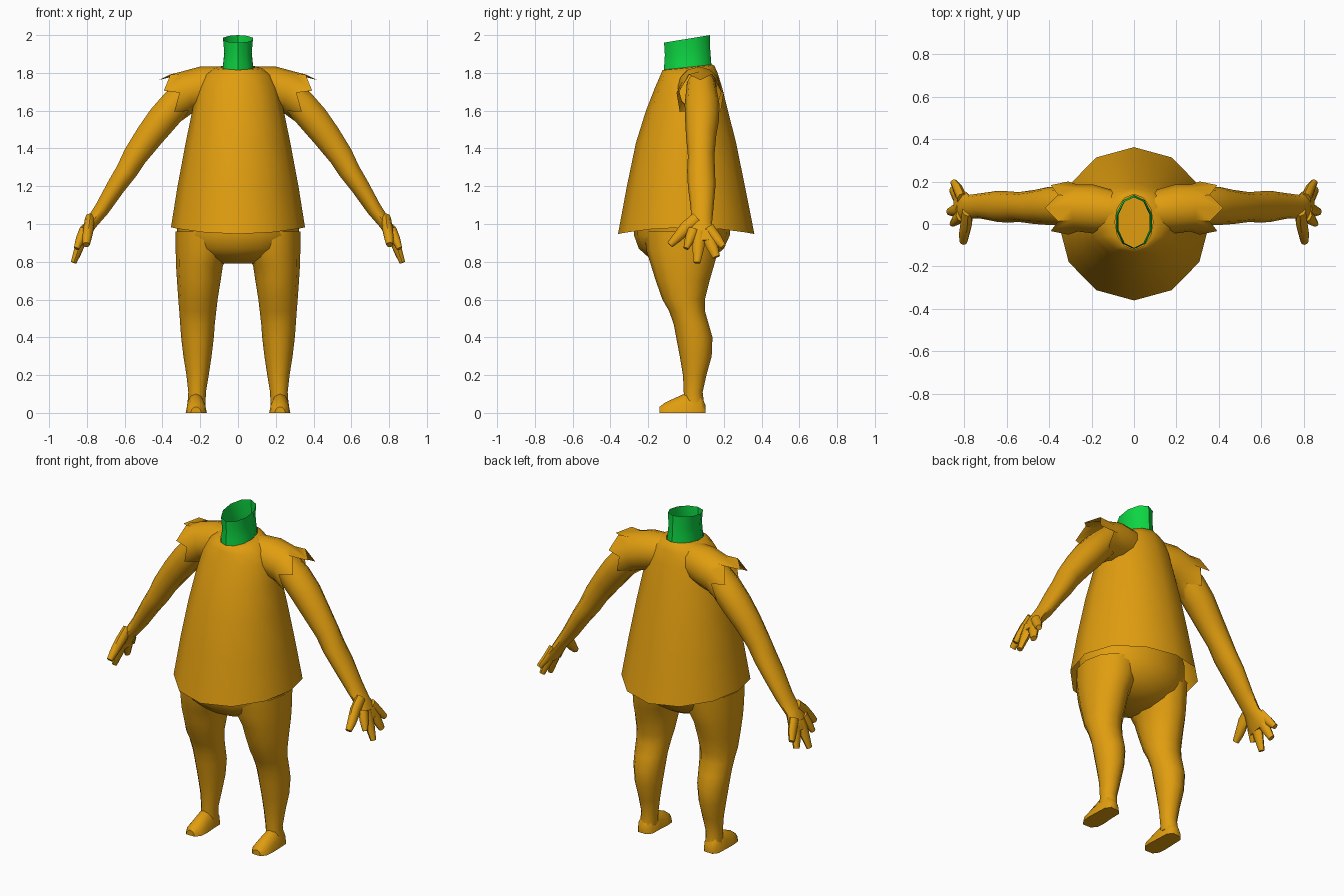
import bpy, bmesh, math
from mathutils import Vector as V


def material(name, rgb):
    m = bpy.data.materials.new(name)
    m.diffuse_color = (*rgb, 1)
    return m


ORANGE = material("orange", (0.75, 0.34, 0.005))
GREEN = material("green", (0.004, 0.665, 0.055))


def loft(name, rings, n=12, mat=ORANGE, caps=True, mirror=False, edit=None):
    """Skin rings of (centre, half axis u, half axis v); edit(ring, index, point) adjusts points."""
    bm = bmesh.new()
    loops = []
    for r, (c, u, v) in enumerate(rings):
        loop = []
        for i in range(n):
            a = 2 * math.pi * i / n
            p = V(c) + V(u) * math.cos(a) + V(v) * math.sin(a)
            loop.append(bm.verts.new(edit(r, i, p) if edit else p))
        loops.append(loop)
    for a, b in zip(loops, loops[1:]):
        for i in range(n):
            j = (i + 1) % n
            bm.faces.new((a[i], a[j], b[j], b[i]))
    if caps:
        bm.faces.new(loops[0])
        bm.faces.new(loops[-1])
    bmesh.ops.recalc_face_normals(bm, faces=bm.faces)
    me = bpy.data.meshes.new(name)
    bm.to_mesh(me)
    bm.free()
    ob = bpy.data.objects.new(name, me)
    bpy.context.collection.objects.link(ob)
    me.materials.append(mat)
    bpy.ops.object.select_all(action='DESELECT')
    ob.select_set(True)
    bpy.context.view_layer.objects.active = ob
    bpy.ops.object.shade_smooth_by_angle(angle=math.radians(50))
    if mirror:
        ob.modifiers.new("mirror", 'MIRROR').use_mirror_merge = False
    return ob


def flat(z, x0, x1, y0, y1, tilt=0):
    """Level ring from its extents; tilt is the rise towards the back."""
    hy = (y1 - y0) / 2
    return ((x0 + x1) / 2, (y0 + y1) / 2, z), (0, hy, tilt), ((x1 - x0) / 2, 0, 0)


def tube(name, pts, n=10):
    """Mirrored limb along points (x, y, z, half width in y, half thickness)."""
    rings = []
    for i, p in enumerate(pts):
        d = (V(pts[min(i + 1, len(pts) - 1)][:3]) - V(pts[max(i - 1, 0)][:3])).normalized()
        u = V((0, 1, 0))
        u = (u - d * u.dot(d)).normalized()
        rings.append((p[:3], u * p[3], d.cross(u) * p[4]))
    return loft(name, rings, n, mirror=True)


# Neck: open tube with a slanted rim
loft("neck", [flat(1.81, -.088, .088, -.118, .136, .012),
              flat(1.86, -.081, .081, -.115, .132, .013),
              flat(1.91, -.076, .076, -.112, .128, .015),
              flat(1.98, -.083, .083, -.116, .126, .02)], 10, GREEN, caps=False)


# Shirt body: flared bell with a hem that rises at the sides
def hem(r, i, p):
    if r == 0:
        p.z += 0.035 * (p.x / 0.355) ** 2
    return p


loft("shirt", [flat(.947, -.355, .355, -.36, .362),
               flat(1.2, -.32, .32, -.313, .312),
               flat(1.43, -.277, .277, -.265, .265),
               flat(1.6, -.242, .242, -.212, .222),
               flat(1.72, -.215, .215, -.165, .192),
               flat(1.79, -.18, .18, -.138, .168, .008),
               flat(1.826, -.125, .125, -.125, .15, .012),
               flat(1.83, -.09, .09, -.12, .14, .014)], caps=False, edit=hem)


# Sleeves with a ragged, pointed opening
def ragged(r, i, p):
    if r == 3:
        p += V((.03, 0, -.015)) if i % 2 == 1 else V((-.025, 0, .03))
    return p


loft("sleeve", [((.10, .06, 1.73), (0, .10, 0), (0, 0, .105)),
                ((.19, .07, 1.72), (0, .115, 0), (.012, 0, .113)),
                ((.265, .075, 1.70), (0, .11, 0), (.03, 0, .108)),
                ((.335, .075, 1.665), (0, .125, 0), (.055, 0, .112))],
     12, caps=False, mirror=True, edit=ragged)

# Arms
tube("arm", [(.22, .08, 1.75, .075, .07), (.33, .085, 1.635, .092, .085),
             (.40, .085, 1.555, .09, .085), (.47, .08, 1.465, .08, .078),
             (.545, .08, 1.36, .07, .068), (.59, .08, 1.28, .074, .06),
             (.645, .083, 1.2, .073, .052), (.72, .085, 1.08, .06, .042),
             (.78, .082, 1.0, .055, .034), (.81, .085, .95, .08, .03),
             (.83, .09, .905, .085, .024)])

# Hands: thumb and fingers
tube("thumb", [(.785, .06, 1.03, .035, .025), (.79, 0, .98, .035, .028),
               (.80, -.05, .925, .026, .025), (.803, -.085, .89, .018, .018)], 8)
tube("front_finger", [(.815, .04, .97, .03, .025), (.835, .02, .92, .027, .024),
                      (.855, .0, .87, .014, .015)], 8)
tube("middle_finger", [(.815, .07, .96, .035, .026), (.84, .065, .88, .032, .024),
                       (.87, .058, .795, .018, .015)], 8)
tube("back_finger", [(.81, .11, .96, .035, .026), (.835, .135, .89, .032, .024),
                     (.855, .16, .825, .02, .016)], 8)
tube("little_finger", [(.81, .12, .98, .03, .024), (.83, .165, .92, .028, .022),
                       (.85, .198, .88, .016, .016)], 8)

# Hips, rounded underneath and running up inside the shirt
loft("hips", [flat(.79, -.10, .10, -.11, .09),
              flat(.825, -.22, .22, -.20, .15),
              flat(.87, -.29, .29, -.25, .20),
              flat(.94, -.325, .325, -.275, .232),
              flat(1.05, -.318, .318, -.275, .24),
              flat(1.2, -.28, .28, -.25, .21),
              flat(1.35, -.2, .2, -.2, .18)], 16)

# Legs
loft("leg", [flat(.96, .03, .33, -.22, .18),
             flat(.86, .04, .33, -.21, .17),
             flat(.78, .08, .328, -.185, .148),
             flat(.70, .092, .323, -.16, .125),
             flat(.60, .108, .316, -.125, .10),
             flat(.54, .115, .311, -.09, .10),
             flat(.47, .123, .306, -.065, .12),
             flat(.40, .128, .301, -.052, .14),
             flat(.30, .14, .289, -.033, .136),
             flat(.20, .155, .273, -.016, .108),
             flat(.11, .17, .263, -.012, .088),
             flat(.04, .172, .268, -.01, .097)], 12, mirror=True)


# Feet: lofted heel to toe with a flat sole
def foot_ring(y, x0, x1, top):
    return ((x0 + x1) / 2, y, 0), ((x1 - x0) / 2, 0, 0), (0, 0, top)


def sole(r, i, p):
    p.z = max(p.z, 0) if i <= 6 else 0
    return p


loft("foot", [foot_ring(.102, .195, .25, .045), foot_ring(.075, .172, .272, .10),
              foot_ring(.0, .17, .275, .105), foot_ring(-.06, .165, .277, .078),
              foot_ring(-.11, .17, .272, .055), foot_ring(-.14, .195, .25, .032)],
     12, mirror=True, edit=sole)
